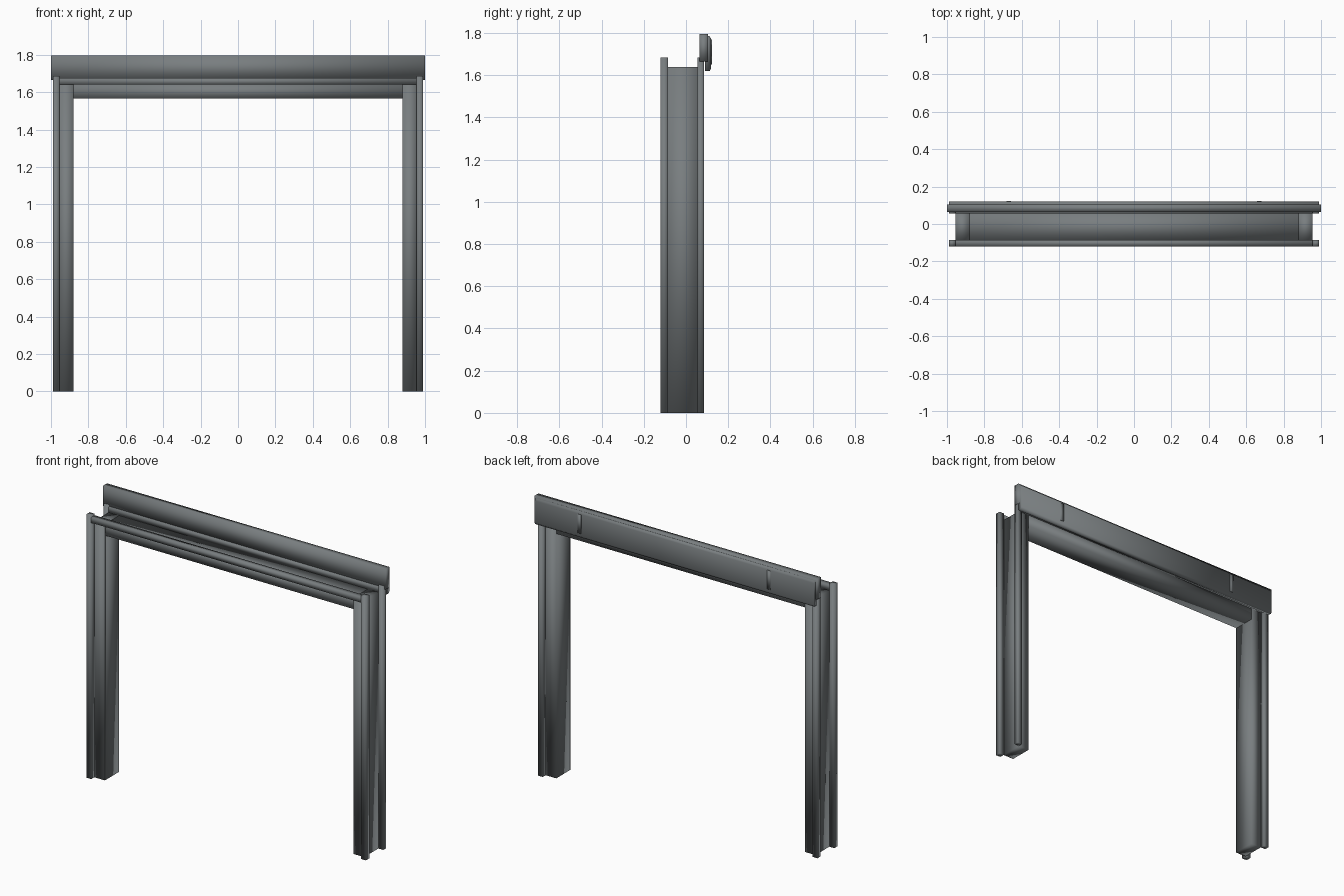
import bpy
import bmesh

cube = bpy.data.objects.get("Cube")
if cube:
    bpy.data.objects.remove(cube, do_unlink=True)

# Single dark steel finish
steel = bpy.data.materials.new("dark_grey_steel")
steel.use_nodes = True
colour = (0.19, 0.208, 0.215, 1)
steel.diffuse_color = colour
steel.node_tree.nodes["Principled BSDF"].inputs["Base Color"].default_value = colour


def extrude_x(name, profile, x0, x1):
    """Sweep a (y, z) profile along x, softly shaded all round."""
    bm = bmesh.new()
    face = bm.faces.new([bm.verts.new((x0, y, z)) for y, z in profile])
    moved = bmesh.ops.extrude_face_region(bm, geom=[face])["geom"]
    verts = [v for v in moved if isinstance(v, bmesh.types.BMVert)]
    bmesh.ops.translate(bm, verts=verts, vec=(x1 - x0, 0, 0))
    bmesh.ops.recalc_face_normals(bm, faces=bm.faces)
    for f in bm.faces:
        f.smooth = True
    mesh = bpy.data.meshes.new(name)
    bm.to_mesh(mesh)
    bm.free()
    mesh.materials.append(steel)
    obj = bpy.data.objects.new(name, mesh)
    bpy.context.collection.objects.link(obj)
    return obj


def box(name, x, y, z):
    return extrude_x(name, [(y[0], z[0]), (y[1], z[0]), (y[1], z[1]), (y[0], z[1])], *x)


HALF, OUTER, INNER = 0.99, 0.955, 0.88
BODY_Y = (-0.085, 0.055)
FRONT_Y = (-0.12, -0.085)
BACK_Y = (0.055, 0.085)
HEAD_TOP, STRIP_TOP = 1.64, 1.685

# Uprights: solid jamb with a trim strip on its front and back outer edges
for side, s in (("left", 1), ("right", -1)):
    jamb_x = sorted((s * INNER, s * OUTER))
    strip_x = sorted((s * OUTER, s * HALF))
    box(side + "_jamb", jamb_x, BODY_Y, (0, HEAD_TOP))
    box(side + "_front_jamb_cheek", jamb_x, (FRONT_Y[1] - 0.004, BODY_Y[0]), (0, HEAD_TOP))
    box(side + "_front_strip", strip_x, FRONT_Y, (0, STRIP_TOP))
    box(side + "_back_strip", strip_x, BACK_Y, (0, STRIP_TOP))
    # Narrow seam plate on the back of the cover
    seam = s * 0.67
    box(side + "_cover_seam", (seam - 0.012, seam + 0.012), (0.118, 0.123), (1.65, 1.77))

# Head beam and its trim strips
box("head_beam", (-INNER, INNER), BODY_Y, (1.565, HEAD_TOP))
box("head_front_strip", (-OUTER, OUTER), FRONT_Y, (HEAD_TOP, 1.675))
box("head_back_strip", (-OUTER, OUTER), BACK_Y, (HEAD_TOP, 1.675))

# Rear track board and the rounded cover behind it
box("track_board", (-1, 1), (0.065, 0.104), (1.665, 1.795))
extrude_x("track_cover", [(0.09, 1.62), (0.112, 1.62), (0.119, 1.632), (0.119, 1.772),
                          (0.112, 1.785), (0.09, 1.785)], -0.988, 0.988)
